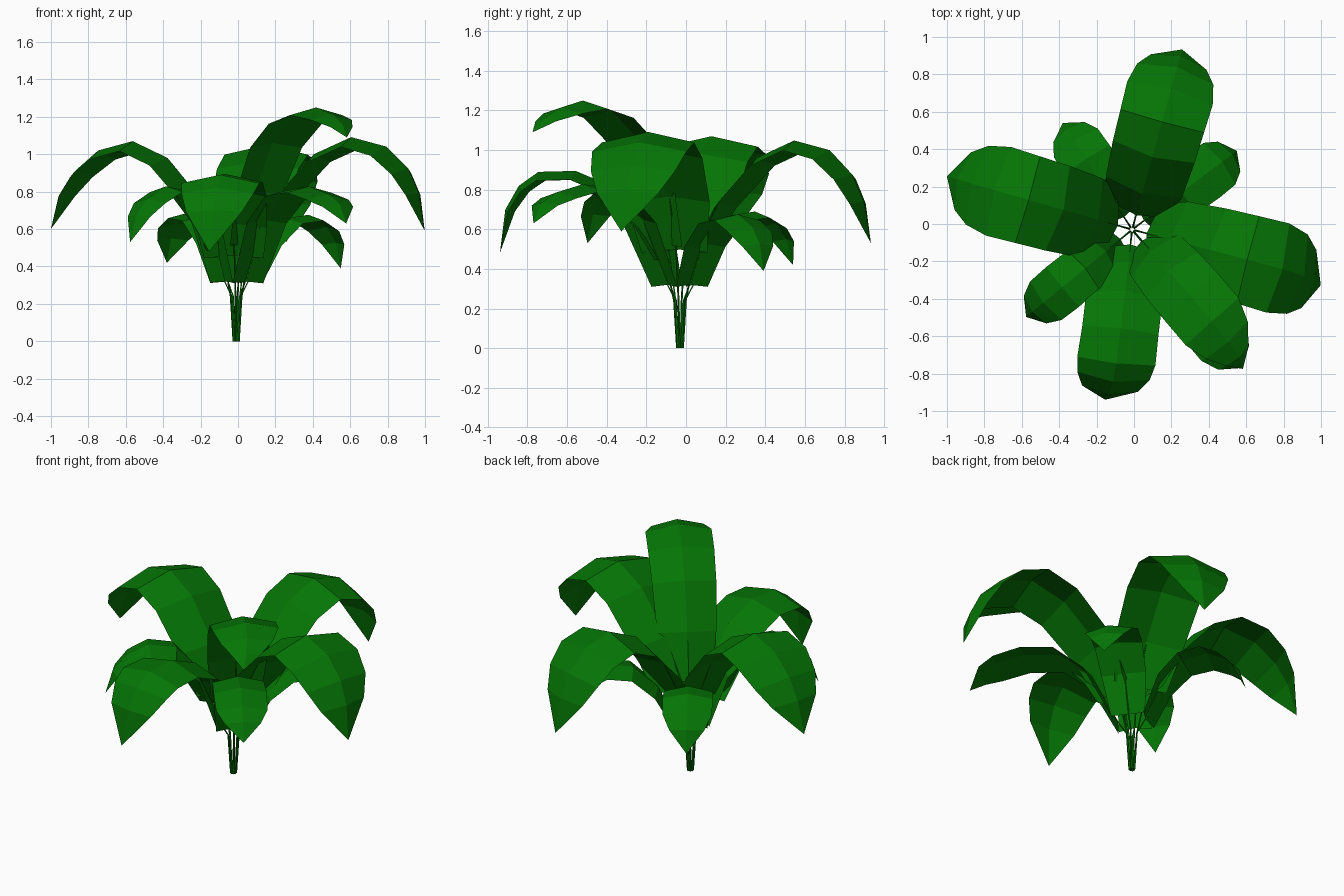
import bpy, math
from mathutils import Vector

if "Cube" in bpy.data.objects:
    bpy.data.objects.remove(bpy.data.objects["Cube"])

green = bpy.data.materials.new("leaf green")
green.diffuse_color = (0.0015, 0.18, 0.0015, 1)
green.use_nodes = True
green.node_tree.nodes["Principled BSDF"].inputs["Base Color"].default_value = green.diffuse_color

CENTRE = Vector((-0.01, -0.03, 0))
UP = Vector((0, 0, 1))

# Leaf profiles: (radius, height, half width) from blade base to tip
LARGE = [(0.08, 0.50, 0.16), (0.18, 0.75, 0.205), (0.37, 0.98, 0.22), (0.56, 1.07, 0.225),
         (0.75, 1.02, 0.23), (0.88, 0.91, 0.205), (0.96, 0.79, 0.15), (1.02, 0.60, 0.0)]
FRONT = [(0.08, 0.46, 0.16), (0.17, 0.63, 0.19), (0.33, 0.81, 0.205), (0.53, 0.895, 0.205),
         (0.72, 0.89, 0.21), (0.82, 0.82, 0.195), (0.89, 0.70, 0.15), (0.92, 0.48, 0.0)]
TOP = [(0.08, 0.52, 0.14), (0.15, 0.80, 0.17), (0.29, 1.06, 0.185), (0.46, 1.20, 0.19),
       (0.65, 1.25, 0.19), (0.79, 1.215, 0.15), (0.89, 1.16, 0.08), (0.95, 1.09, 0.0)]
SMALL = [(0.08, 0.32, 0.10), (0.17, 0.54, 0.13), (0.30, 0.67, 0.14), (0.45, 0.69, 0.145),
         (0.57, 0.63, 0.14), (0.64, 0.55, 0.10), (0.68, 0.42, 0.0)]


def make(name, verts, faces):
    me = bpy.data.meshes.new(name)
    me.from_pydata(verts, [], faces)
    me.materials.append(green)
    ob = bpy.data.objects.new(name, me)
    bpy.context.collection.objects.link(ob)


def leaf(name, profile, angle, rs=1, zs=1, ws=1, tip_z=None, bulge=0, twist=0):
    a = math.radians(angle)
    out = Vector((math.cos(a), math.sin(a), 0))
    side = Vector((-out.y, out.x, 0))
    n = len(profile) - 1
    # bulge pushes the middle outwards, twist bends the end sideways
    pts = [(CENTRE + out * ((r * rs if i else r) + bulge * math.sin(math.pi * i / n))
            + side * twist * (i / n) ** 4 + UP * (z * zs if i else z), w * ws)
           for i, (r, z, w) in enumerate(profile)]
    if tip_z:
        # blend the drooping end towards the given tip height
        shift = tip_z - pts[-1][0].z
        for k, f in ((-1, 1), (-2, 0.6), (-3, 0.25)):
            pts[k][0].z += shift * f
    # arched blade: midrib with two drooping halves, closing to a point
    verts, faces = [], []
    for i, (p, w) in enumerate(pts[:-1]):
        t = pts[i + 1][0] - pts[max(i - 1, 0)][0]
        normal = t.cross(side).normalized()
        droop = normal * w * 0.22
        verts += [p + side * w - droop, p, p - side * w - droop]
    verts.append(pts[-1][0])
    for i in range(n - 1):
        for j in (0, 1):
            k = i * 3 + j
            faces.append((k, k + 3, k + 4, k + 1))
    k = (n - 1) * 3
    faces += [(k, k + 3, k + 1), (k + 1, k + 3, k + 2)]
    make(name + "_blade", verts, faces)
    # thin four-sided stem from the ground into the blade
    path = [CENTRE + out * 0.014, CENTRE + out * 0.03 + UP * 0.24,
            pts[0][0], pts[1][0] - UP * 0.01]
    sv, sf = [], []
    for p, rad in zip(path, (0.006, 0.005, 0.004, 0.002)):
        sv += [p + out * rad, p + side * rad, p - out * rad, p - side * rad]
    for i in range(3):
        for j in range(4):
            b, m = i * 4, (j + 1) % 4
            sf.append((b + j, b + m, b + 4 + m, b + 4 + j))
    sf += [(3, 2, 1, 0), (12, 13, 14, 15)]
    make(name + "_stem", sv, sf)


# Ring of large leaves
leaf("left_leaf", LARGE, 164, 1.01, 1.0, 1.07, bulge=0.01)
leaf("back_leaf", LARGE, 74.5, 0.98, 0.98, 1.03, 0.53, bulge=0.05)
leaf("right_leaf", LARGE, -14.5, 1.03, 1.02, 1.07, 0.59, bulge=0.06, twist=-0.035)
leaf("front_leaf", FRONT, 263.5, twist=-0.04)

# Single tall leaf
leaf("top_leaf", TOP, -48.5, twist=-0.05)

# Ring of lower leaves between the large ones
leaf("lower_front_right_leaf", SMALL, -51.5, 1.39, 1.2, 1.05, 0.63)
leaf("lower_front_left_leaf", SMALL, 219.5, 1.08, 1.2, 0.95, 0.53)
leaf("lower_back_left_leaf", SMALL, 123)
leaf("lower_back_right_leaf", SMALL, 37, 1.03, 0.98, 1.0, 0.39, bulge=0.02)
